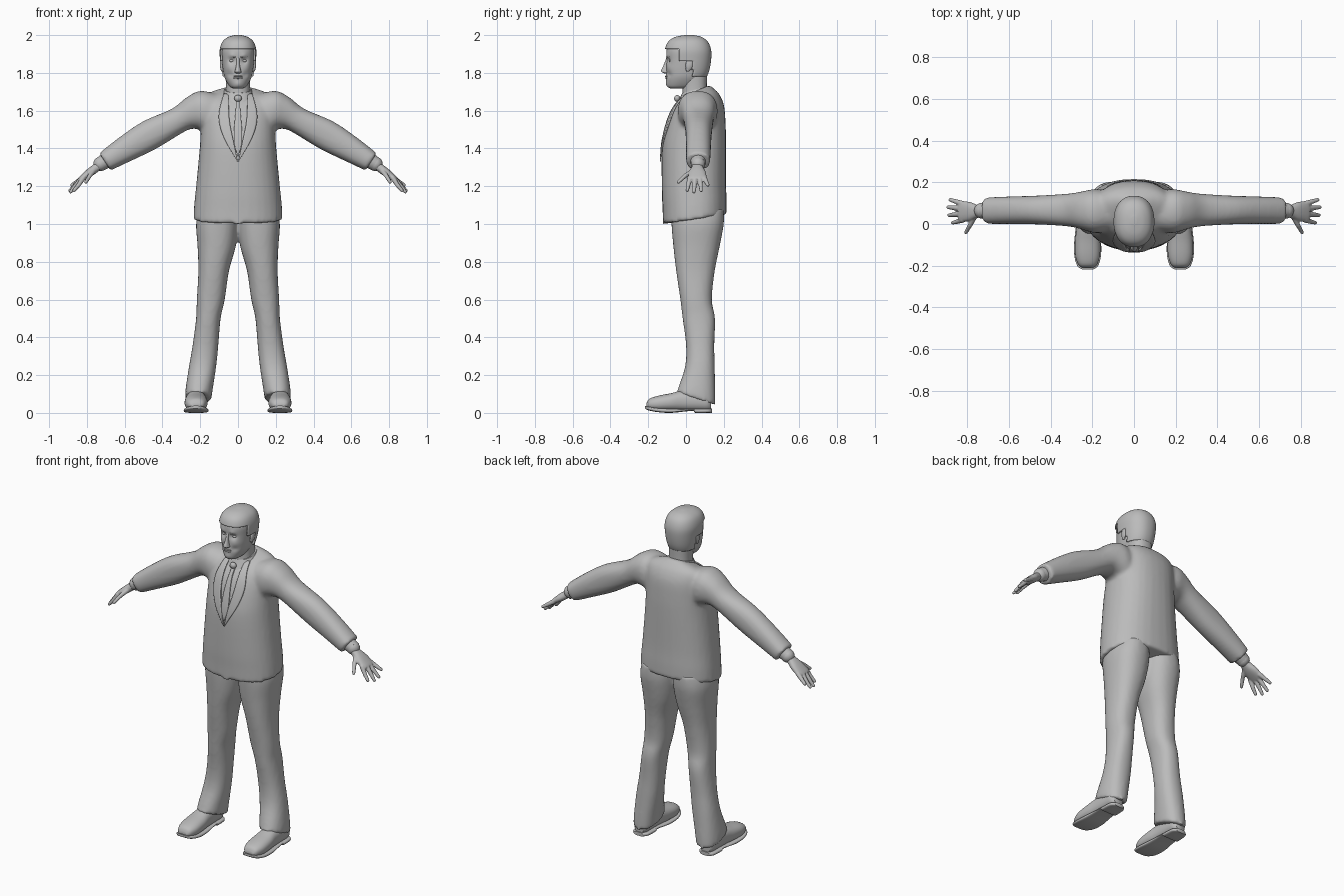
import bpy, bmesh, math
from mathutils import Vector, Matrix
from mathutils.bvhtree import BVHTree

cube = bpy.data.objects.get("Cube")
if cube:
    bpy.data.objects.remove(cube)

GREY = (0.5, 0.5, 0.5, 1)
clay = bpy.data.materials.new("plain grey")
clay.use_nodes = True
clay.diffuse_color = GREY
clay.node_tree.nodes["Principled BSDF"].inputs["Base Color"].default_value = GREY


# ---- helpers ----
def dense(keys, steps):
    """Smooth spline through the key sections."""
    pts = [Vector(k) for k in keys]
    out = []
    for i in range(len(pts) - 1):
        a, b = pts[max(i - 1, 0)], pts[i]
        c, d = pts[i + 1], pts[min(i + 2, len(pts) - 1)]
        for s in range(steps):
            t = s / steps
            m, n = (c - a) / 2, (d - b) / 2
            out.append(b + m * t + (3 * (c - b) - 2 * m - n) * t ** 2 + (2 * (b - c) + m + n) * t ** 3)
    return out + [pts[-1]]


def loft(bm, keys, ring, sides=32, steps=4, power=2.3):
    """Skin rounded cross-sections; ring(key) gives centre and two half axes."""
    rows = []
    for key in dense(keys, steps):
        c, u, v = (Vector(w) for w in ring(key))
        row = []
        for i in range(sides):
            a = math.tau * i / sides
            ca, sa = math.cos(a), math.sin(a)
            row.append(bm.verts.new(c + u * math.copysign(abs(ca) ** (2 / power), ca)
                                    + v * math.copysign(abs(sa) ** (2 / power), sa)))
        rows.append(row)
    for r, q in zip(rows, rows[1:]):
        for i in range(sides):
            j = (i + 1) % sides
            bm.faces.new((r[i], r[j], q[j], q[i]))
    bm.faces.new(rows[0])
    bm.faces.new(rows[-1])


def upright(tilt=0, cx=0):
    """Keys: z, half width, front y, back y."""
    return lambda k: ((cx, (k[2] + k[3]) / 2, k[0]), (k[1], 0, 0), (0, (k[3] - k[2]) / 2, tilt))


def ball(bm, at, size, turn=0):
    m = Matrix.Translation(at) @ Matrix.Rotation(turn, 4, 'X') @ Matrix.Diagonal((*size, 1))
    bmesh.ops.create_uvsphere(bm, u_segments=20, v_segments=12, radius=1, matrix=m)


def tube(bm, a, b, ra, rb):
    """Tapered limb with rounded ends."""
    a, b = Vector(a), Vector(b)
    rot = (b - a).to_track_quat('Z', 'Y').to_matrix().to_4x4()
    bmesh.ops.create_cone(bm, segments=14, radius1=ra, radius2=rb, depth=(b - a).length, cap_ends=True,
                          matrix=Matrix.Translation((a + b) / 2) @ rot)
    ball(bm, a, (ra, ra, ra))
    ball(bm, b, (rb, rb, rb))


def make(bm, name, mirror=False, voxel=0, relax=5, thick=0):
    bmesh.ops.recalc_face_normals(bm, faces=bm.faces)
    mesh = bpy.data.meshes.new(name)
    bm.to_mesh(mesh)
    bm.free()
    ob = bpy.data.objects.new(name, mesh)
    bpy.context.collection.objects.link(ob)
    mesh.materials.append(clay)
    bpy.ops.object.select_all(action='DESELECT')
    ob.select_set(True)
    bpy.context.view_layer.objects.active = ob
    bpy.ops.object.shade_smooth_by_angle(angle=math.radians(50))
    if voxel:
        rm = ob.modifiers.new("blend", 'REMESH')
        rm.mode, rm.voxel_size, rm.use_smooth_shade = 'VOXEL', voxel, True
        sm = ob.modifiers.new("relax", 'SMOOTH')
        sm.factor, sm.iterations = 0.5, relax
    if thick:
        so = ob.modifiers.new("thickness", 'SOLIDIFY')
        so.thickness, so.offset = thick, 1
    if mirror:
        ob.modifiers.new("mirror", 'MIRROR')
    return ob


# ---- jacket: body and sleeves blended together ----
bm = bmesh.new()
loft(bm, [(1.025, .236, -.122, .215), (1.1, .232, -.124, .215), (1.2, .222, -.128, .212),
          (1.4, .203, -.128, .212), (1.5, .197, -.115, .21), (1.6, .195, -.085, .202),
          (1.66, .19, -.05, .178), (1.69, .15, -.02, .15), (1.71, .07, 0, .125)], upright(.025))
sleeve = [(.12, 1.69, .13, 1.46, .06, .1), (.2, 1.705, .18, 1.49, .062, .105),
          (.27, 1.672, .235, 1.505, .065, .09), (.35, 1.61, .29, 1.485, .067, .078),
          (.5, 1.545, .43, 1.4, .067, .069), (.62, 1.465, .56, 1.337, .066, .066),
          (.735, 1.375, .675, 1.283, .064, .064)]
for side in (1, -1):
    loft(bm, sleeve, lambda k: ((side * (k[0] + k[2]) / 2, k[4], (k[1] + k[3]) / 2),
                                (side * (k[0] - k[2]) / 2, 0, (k[1] - k[3]) / 2), (0, k[5], 0)))
jacket = make(bm, "jacket", voxel=.011, relax=6)

# ---- lapels and tie laid on the chest ----
bpy.context.view_layer.update()
chest = BVHTree.FromObject(jacket, bpy.context.evaluated_depsgraph_get())


def patch(name, inner, outer, mirror=False, lift=.001, thick=.008):
    bm = bmesh.new()
    rows = []
    for a, b in zip(dense(inner, 8), dense(outer, 8)):
        row = []
        for i in range(7):
            p = a.lerp(b, i / 6)
            hit = chest.ray_cast(Vector((p.x, -1, p.y)), Vector((0, 1, 0)))[0]
            y = hit.y if hit else 0
            row.append(bm.verts.new((p.x, y - lift, p.y)))
        rows.append(row)
    for r, q in zip(rows, rows[1:]):
        for i in range(6):
            bm.faces.new((r[i], r[i + 1], q[i + 1], q[i]))
    return make(bm, name, mirror=mirror, thick=thick)


patch("lapel", [(.05, 1.685), (.045, 1.55), (.022, 1.43), (.001, 1.33)],
      [(.075, 1.685), (.1, 1.57), (.075, 1.46), (.003, 1.33)], mirror=True)
patch("tie", [(-.014, 1.66), (-.011, 1.62), (-.022, 1.45), (-.002, 1.36)],
      [(.014, 1.66), (.011, 1.62), (.022, 1.45), (.002, 1.36)], thick=.007)
bm = bmesh.new()
ball(bm, (0, -.047, 1.665), (.02, .016, .018))
make(bm, "tie_knot")

# ---- collars and neck ----
bm = bmesh.new()
loft(bm, [(1.66, .085, -.045, .14), (1.69, .08, -.03, .135), (1.712, .07, -.02, .122)], upright(.018))
make(bm, "collar")
bm = bmesh.new()
loft(bm, [(1.66, .066, -.02, .115), (1.72, .063, -.018, .11), (1.8, .066, -.02, .112)], upright())
make(bm, "neck")

# ---- head with shaped face ----
skull = [(1.717, .025, -.08, 0), (1.73, .046, -.098, .05), (1.77, .069, -.103, .092),
         (1.81, .079, -.103, .113), (1.87, .086, -.103, .124), (1.92, .088, -.103, .124),
         (1.96, .075, -.087, .108), (1.982, .048, -.052, .078), (1.992, .012, 0, .035)]
bumps = [((.033, 1.866), .016, .014), ((.032, 1.89), .014, -.005), ((.05, 1.825), .02, -.004),
         ((.04, 1.79), .016, .006), ((0, 1.742), .018, -.006), ((0, 1.782), .02, -.004)]
bm = bmesh.new()
loft(bm, skull, upright(), sides=72, steps=8)
hair = bm.copy()
for v in bm.verts:
    if v.co.y < 0:
        for (x, z), size, amount in bumps:
            v.co.y += amount * math.exp(-((abs(v.co.x) - x) ** 2 + (v.co.z - z) ** 2) / size ** 2)
make(bm, "head")

# hair: raised shell with a hairline
def is_hair(p):
    line = 1.925 if p.y < -.03 else 1.86 if p.y < .035 else 1.785
    return p.z > line

bald = [f for f in hair.faces if not is_hair(f.calc_center_median())]
bmesh.ops.delete(hair, geom=bald, context='FACES')
make(hair, "hair", thick=.009)

# nose, lips, eyes, brows, ears
bm = bmesh.new()
loft(bm, [(1.797, .01, -.112, -.08), (1.804, .018, -.129, -.08), (1.815, .015, -.131, -.08),
          (1.845, .009, -.117, -.08), (1.88, .009, -.104, -.08)], upright(), sides=20)
make(bm, "nose")
bm = bmesh.new()
for z, depth in ((1.782, .012), (1.773, .011)):
    ball(bm, (0, -.1, z), (.024, depth, .005))
make(bm, "lips")
bm = bmesh.new()
ball(bm, (.033, -.079, 1.864), (.014, .012, .008))
make(bm, "eye", mirror=True)
bm = bmesh.new()
tube(bm, (.018, -.1, 1.884), (.05, -.084, 1.887), .005, .004)
make(bm, "brow", mirror=True)
bm = bmesh.new()
ball(bm, (.086, .018, 1.845), (.01, .02, .034), -.2)
ball(bm, (.083, .01, 1.822), (.009, .012, .016))
make(bm, "ear", mirror=True)

# ---- shirt cuff and hand ----
bm = bmesh.new()
tube(bm, (.69, .064, 1.34), (.728, .064, 1.318), .042, .038)
make(bm, "shirt_cuff", mirror=True)
bm = bmesh.new()
loft(bm, [(.7, 1.338, .028, .026), (.745, 1.302, .029, .023), (.785, 1.272, .045, .022),
          (.825, 1.243, .049, .016), (.838, 1.233, .042, .012)],
     lambda k: ((k[0], .06, k[1]), (k[3] * .6, 0, k[3] * .8), (0, k[2], 0)), sides=24)
fingers = [((.82, .02, 1.243), (.845, .012, 1.205), (.868, .006, 1.178)),
           ((.83, .047, 1.24), (.862, .045, 1.2), (.886, .042, 1.17)),
           ((.83, .073, 1.24), (.864, .078, 1.203), (.89, .08, 1.177)),
           ((.82, .097, 1.245), (.855, .108, 1.222), (.88, .116, 1.206)),
           ((.765, .035, 1.28), (.785, -.005, 1.255), (.805, -.04, 1.222))]
for root, knuckle, tip in fingers:
    tube(bm, root, knuckle, .014, .0115)
    tube(bm, knuckle, tip, .0115, .009)
make(bm, "hand", mirror=True, voxel=.004, relax=4)

# ---- trousers: both legs blended at the seat ----
leg = [(.075, .211, .07, -.05, .155, -.033), (.13, .205, .072, -.035, .155, -.02),
       (.25, .187, .072, -.004, .152, 0), (.36, .172, .068, 0, .15, 0),
       (.5, .157, .065, -.018, .154, 0), (.6, .144, .074, -.03, .137, 0),
       (.75, .129, .081, -.052, .152, 0), (.88, .113, .101, -.067, .178, 0),
       (1, .11, .112, -.077, .2, 0), (1.08, .105, .1, -.075, .2, 0)]
bm = bmesh.new()
for side in (1, -1):
    loft(bm, leg, lambda k: ((side * k[1], (k[3] + k[4]) / 2, k[0]), (k[2], 0, 0),
                             (0, (k[4] - k[3]) / 2, k[5])))
make(bm, "trousers", voxel=.011)

# ---- shoes: upper and sole, lofted from toe to heel ----
def along(k):
    """Keys: y, half width, bottom z, top z."""
    return (.222, k[0], (k[2] + k[3]) / 2), (k[1], 0, 0), (0, 0, (k[3] - k[2]) / 2)


bm = bmesh.new()
loft(bm, [(-.21, .025, .03, .05), (-.195, .044, .018, .074), (-.15, .059, .01, .09),
          (-.08, .06, .01, .104), (-.02, .053, .01, .118), (.06, .05, .01, .12),
          (.11, .046, .01, .11), (.132, .03, .015, .08)], along)
make(bm, "shoe_upper", mirror=True)
bm = bmesh.new()
loft(bm, [(-.218, .026, .024, .038), (-.2, .05, .014, .034), (-.15, .064, .004, .026),
          (-.08, .064, 0, .022), (0, .055, .008, .022), (.04, .053, .01, .022),
          (.05, .054, 0, .022), (.115, .05, 0, .022), (.138, .03, 0, .022)], along, power=3.5)
make(bm, "shoe_sole", mirror=True)
